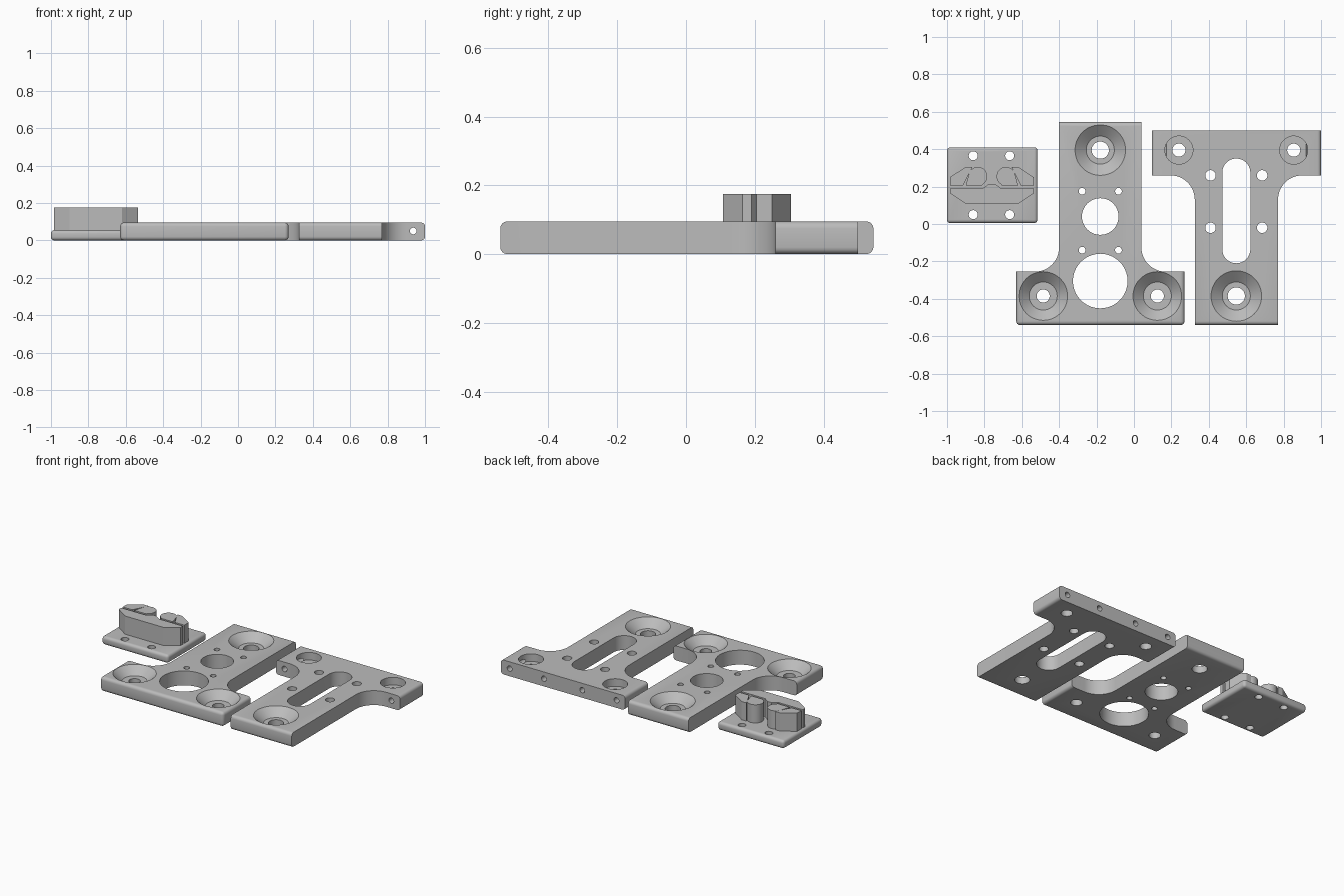
import bpy, bmesh
from math import cos, sin, pi, radians
from mathutils import Matrix, Vector

if "Cube" in bpy.data.objects:
    bpy.data.objects.remove(bpy.data.objects["Cube"])

grey = bpy.data.materials.new("plain grey")
grey.use_nodes = True
grey.diffuse_color = (0.5, 0.5, 0.5, 1)
grey.node_tree.nodes["Principled BSDF"].inputs["Base Color"].default_value = (0.5, 0.5, 0.5, 1)

T = 0.095  # thickness of the large plates


def to_object(name, bm):
    bmesh.ops.recalc_face_normals(bm, faces=bm.faces)
    mesh = bpy.data.meshes.new(name)
    bm.to_mesh(mesh)
    bm.free()
    obj = bpy.data.objects.new(name, mesh)
    bpy.context.collection.objects.link(obj)
    mesh.materials.append(grey)
    return obj


def prism(name, outline, z0, z1, walls=(), radius=0.02):
    """Extrude an outline; round the edges lying on the given (axis, value) walls."""
    bm = bmesh.new()
    face = bm.faces.new([bm.verts.new((x, y, z0)) for x, y in outline])
    up = bmesh.ops.extrude_face_region(bm, geom=[face])["geom"]
    bmesh.ops.translate(bm, vec=(0, 0, z1 - z0),
                        verts=[v for v in up if isinstance(v, bmesh.types.BMVert)])
    rounded = []
    for e in bm.edges:
        a, b = e.verts
        hits = sum(abs(a.co[i] - w) < 1e-4 and abs(b.co[i] - w) < 1e-4 for i, w in walls)
        upright = abs(a.co.z - b.co.z) > 1e-4
        if hits > (1 if upright else 0):
            rounded.append(e)
    if rounded:
        bmesh.ops.recalc_face_normals(bm, faces=bm.faces)
        bmesh.ops.bevel(bm, geom=rounded, offset=radius, segments=4, profile=0.5,
                        affect='EDGES')
    return to_object(name, bm)


def arc(cx, cy, r, start, end, n=12):
    return [(cx + r * cos(radians(start + (end - start) * i / n)),
             cy + r * sin(radians(start + (end - start) * i / n))) for i in range(n + 1)]


def cut(obj, cutter):
    mod = obj.modifiers.new("cut", 'BOOLEAN')
    mod.operation, mod.solver, mod.object = 'DIFFERENCE', 'EXACT', cutter
    cutter.hide_render = True
    bpy.context.view_layer.objects.active = obj
    bpy.ops.object.modifier_apply(modifier=mod.name)
    bpy.data.objects.remove(cutter)


def cone(a, b, r1, r2, sides=40):
    """Cutter running from point a (radius r1) to point b (radius r2)."""
    a, b = Vector(a), Vector(b)
    bm = bmesh.new()
    turn = (b - a).to_track_quat('Z', 'Y').to_matrix().to_4x4()
    bmesh.ops.create_cone(bm, cap_ends=True, segments=sides, radius1=r1, radius2=r2,
                          depth=(b - a).length,
                          matrix=Matrix.Translation((a + b) / 2) @ turn)
    return to_object("cutter", bm)


def drill(obj, x, y, r):
    cut(obj, cone((x, y, -0.1), (x, y, 0.3), r, r))


def countersink(obj, x, y, r, bore):
    floor, seat = T - 0.05, 0.075
    lift = 0.02
    top = r + (r - seat) * lift / 0.05
    cut(obj, cone((x, y, floor), (x, y, T + lift), seat, top, 48))
    drill(obj, x, y, bore)


def finish(obj):
    bpy.ops.object.select_all(action='DESELECT')
    obj.select_set(True)
    bpy.context.view_layer.objects.active = obj
    bpy.ops.object.shade_smooth_by_angle(angle=radians(30))


# Middle plate: stem at the back, wide foot at the front, filleted inner corners
F = 0.13
foot_y, mid = -0.255, -0.18
outline = [(-0.63, -0.54), (0.27, -0.54), (0.27, foot_y)]
outline += arc(0.04 + F, foot_y + F, F, 270, 180)
outline += [(0.04, 0.545), (-0.40, 0.545)]
outline += arc(-0.40 - F, foot_y + F, F, 0, -90)
outline += [(-0.63, foot_y)]
middle = prism("middle_plate", outline, 0, T,
               [(0, -0.63), (0, 0.27), (1, -0.54), (1, 0.545)])
countersink(middle, mid, 0.395, 0.135, 0.046)
for x in (-0.485, 0.125):
    countersink(middle, x, -0.385, 0.13, 0.035)
drill(middle, mid, 0.04, 0.098)
drill(middle, mid, -0.305, 0.146)
for side in (-1, 1):
    for y in (0.175, -0.14):
        drill(middle, mid + side * 0.097, y, 0.018)
finish(middle)

# Slotted T plate: bar at the back, stem towards the front
cx, bar_y = 0.547, 0.26
outline = [(0.325, -0.54), (0.77, -0.54)]
outline += arc(0.77 + F, bar_y - F, F, 180, 90)
outline += [(1.0, bar_y), (1.0, 0.5), (0.095, 0.5), (0.095, bar_y)]
outline += arc(0.325 - F, bar_y - F, F, 90, 0)
slotted = prism("slotted_plate", outline, 0, T, [(0, 0.095), (0, 1.0), (1, -0.54)])
slot = arc(cx, 0.275, 0.075, 0, 180, 20) + arc(cx, -0.135, 0.075, 180, 360, 20)
cut(slotted, prism("slot_cutter", slot, -0.1, 0.3))
countersink(slotted, cx, -0.385, 0.135, 0.046)
for side in (-1, 1):
    # stepped screw holes in the bar
    x = cx + side * 0.307
    cut(slotted, cone((x, 0.395, T - 0.05), (x, 0.395, 0.2), 0.075, 0.075))
    drill(slotted, x, 0.395, 0.035)
    for y in (0.26, -0.02):
        drill(slotted, cx + side * 0.138, y, 0.028)
    # cross holes entering the back edge
    for offset, end in ((0.39, 0.2), (0.14, 0.26)):
        x = cx + side * offset
        cut(slotted, cone((x, end, 0.05), (x, 0.6, 0.05), 0.018, 0.018, 20))
finish(slotted)

# Small clamp base
base = prism("clamp_base", [(-1, 0.005), (-0.515, 0.005), (-0.515, 0.41), (-1, 0.41)], 0, 0.055,
             [(0, -1), (0, -0.515), (1, 0.005), (1, 0.41)], 0.018)
for x in (-0.86, -0.665):
    for y in (0.05, 0.365):
        drill(base, x, y, 0.024)
finish(base)

# Clamp jaws: front wall with a central nub, plus mirrored posts and wedges
jx, low, high = -0.76, 0.05, 0.175


def jaw(name, points, side=1):
    finish(prism(name, [(jx + side * x, y) for x, y in points], low, high))


jaw("clamp_front_wall", [(-0.225, 0.165), (-0.14, 0.108), (0.14, 0.108), (0.225, 0.165),
                         (0.225, 0.19), (0.05, 0.19), (0.015, 0.215), (-0.015, 0.215),
                         (-0.05, 0.19), (-0.225, 0.19)])
for side, label in ((1, "left"), (-1, "right")):
    jaw("clamp_wedge_" + label, [(0.225, 0.205), (0.225, 0.25), (0.14, 0.305),
                                 (0.105, 0.305), (0.155, 0.205)], side)
    jaw("clamp_post_" + label, [(0.14, 0.205)] + arc(0.075, 0.255, 0.05, 25, 235, 20)
        + [(0.055, 0.205)], side)
